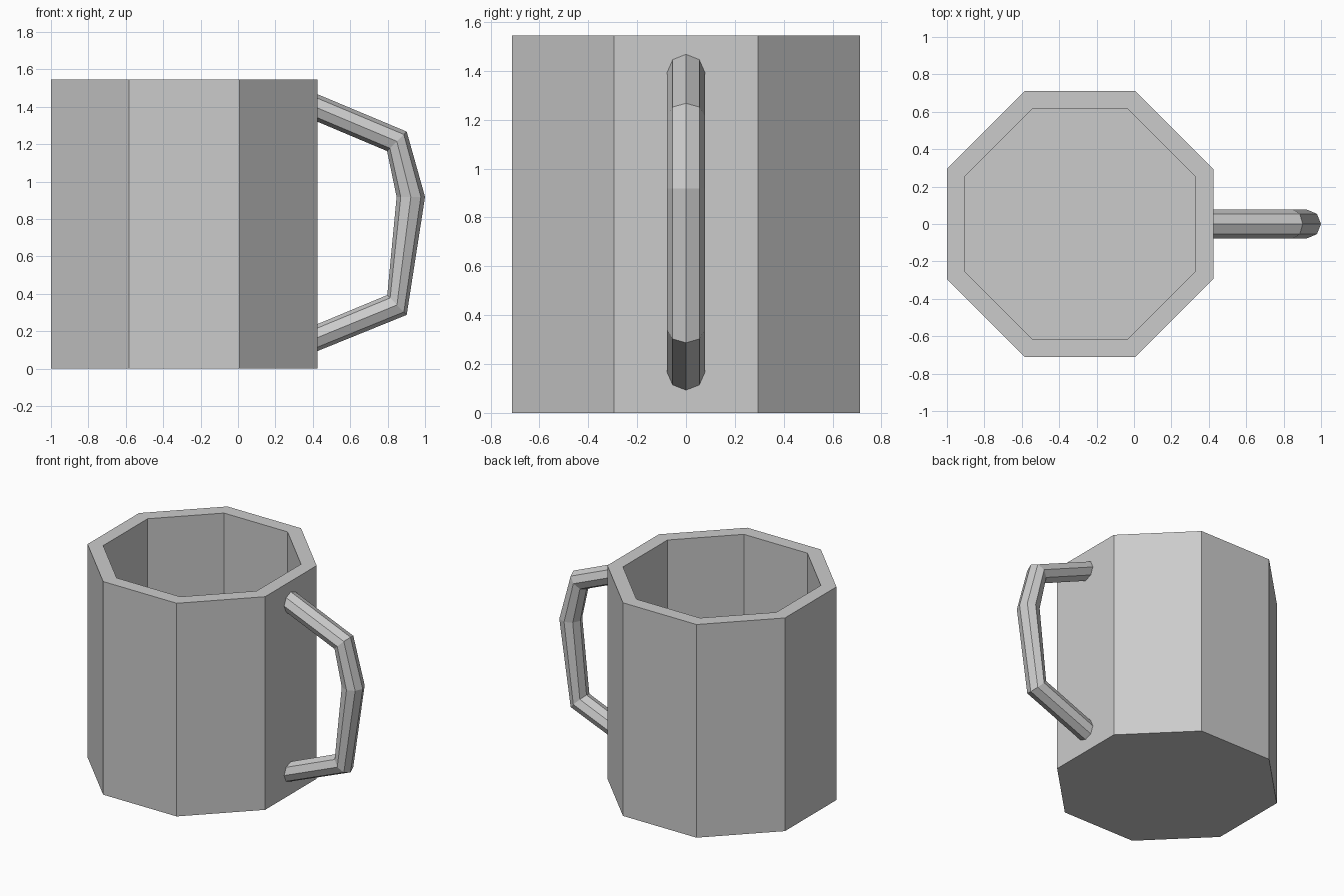
import bpy, bmesh
from math import pi, sin, cos
from mathutils import Vector

if "Cube" in bpy.data.objects:
    bpy.data.objects.remove(bpy.data.objects["Cube"])

SIDES = 8
CENTRE_X = -0.288
HEIGHT = 1.545


def loft(name, rings):
    """Skin consecutive rings of points and cap both ends."""
    bm = bmesh.new()
    loops = [[bm.verts.new(p) for p in ring] for ring in rings]
    for a, b in zip(loops, loops[1:]):
        for i in range(SIDES):
            j = (i + 1) % SIDES
            bm.faces.new((a[i], a[j], b[j], b[i]))
    bm.faces.new(loops[0][::-1])
    bm.faces.new(loops[-1])
    bmesh.ops.recalc_face_normals(bm, faces=bm.faces)
    mesh = bpy.data.meshes.new(name)
    bm.to_mesh(mesh)
    bm.free()
    obj = bpy.data.objects.new(name, mesh)
    bpy.context.collection.objects.link(obj)
    return obj


def octagon(apothem, z):
    r = apothem / cos(pi / SIDES)
    angles = [2 * pi * (i + 0.5) / SIDES for i in range(SIDES)]
    return [Vector((CENTRE_X + r * cos(a), r * sin(a), z)) for a in angles]


def mitre(outer, inner, radius=0.077):
    """Handle section running from an outer to an inner (x, z) point."""
    o, n = (Vector((x, 0, z)) for x, z in (outer, inner))
    mid, half = (o + n) / 2, (o - n) / 2
    angles = [2 * pi * i / SIDES for i in range(SIDES)]
    return [mid + half * cos(a) + Vector((0, radius * sin(a), 0)) for a in angles]


# Hollow cup: up the outside, over the rim, down to the inner floor
loft("cup_body", [octagon(0.712, 0), octagon(0.712, HEIGHT),
                  octagon(0.615, HEIGHT), octagon(0.615, 0.10)])

# Faceted handle, its ends sunk slightly into the wall
loft("handle", [mitre(*pair) for pair in (
    ((0.384, 1.484), (0.384, 1.337)),
    ((0.902, 1.267), (0.797, 1.163)),
    ((1.000, 0.918), (0.848, 0.918)),
    ((0.902, 0.287), (0.798, 0.393)),
    ((0.384, 0.077), (0.384, 0.221)))])
